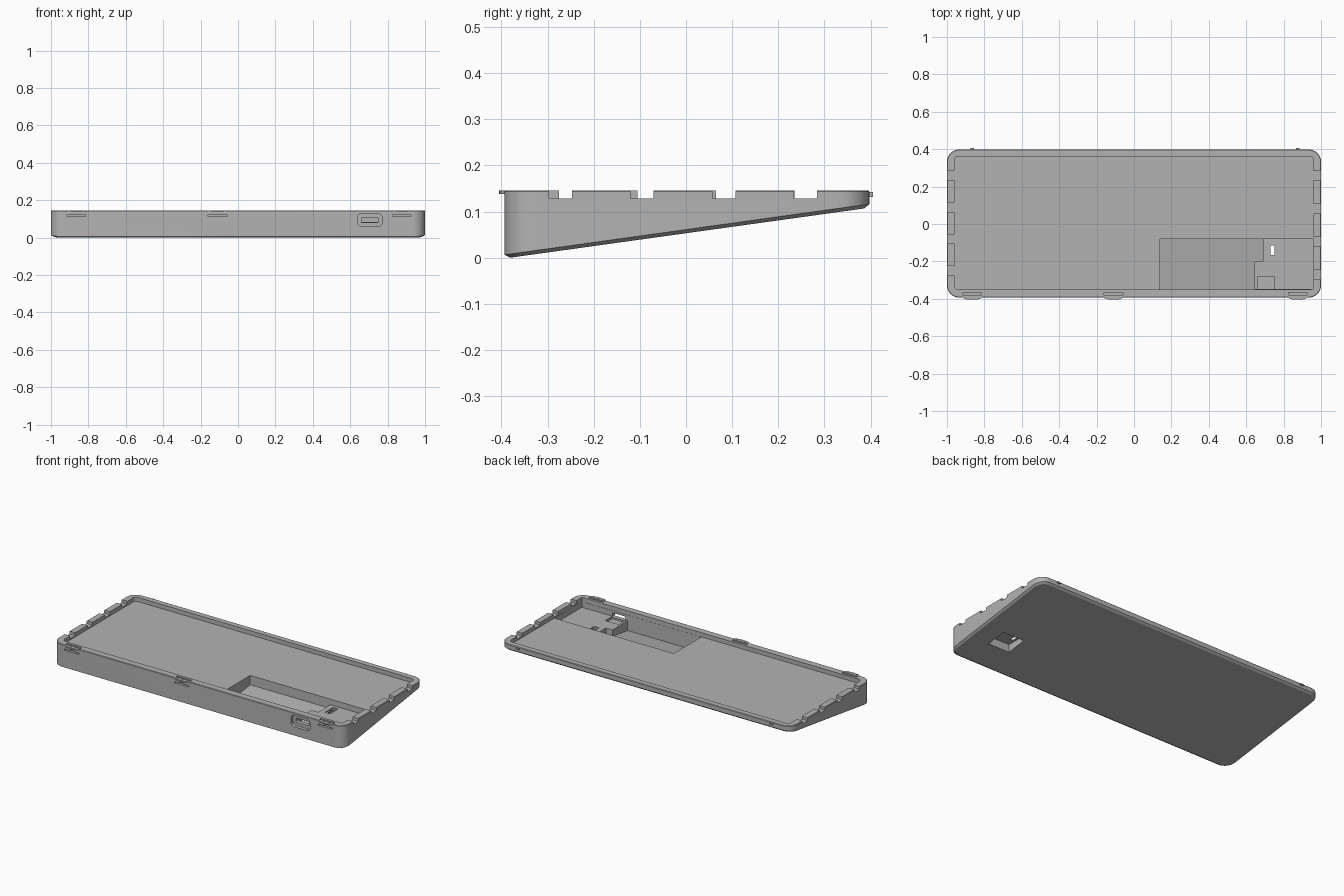
import bpy, bmesh, math

cube = bpy.data.objects.get("Cube")
if cube:
    bpy.data.objects.remove(cube, do_unlink=True)

grey = bpy.data.materials.new("plain grey")
grey.use_nodes = True
colour = (0.45, 0.45, 0.45, 1)
grey.diffuse_color = colour
grey.node_tree.nodes["Principled BSDF"].inputs["Base Color"].default_value = colour

TOP, FLOOR = 0.146, 0.12
FRONT, BACK = -0.393, 0.398


def slope(y):
    """Height of the tilted underside."""
    return 0.139 * (y + 0.381)


def rounded(u0, u1, v0, v1, r, steps=8):
    """Counter-clockwise rounded rectangle."""
    pts = []
    corners = [(u1 - r, v1 - r), (u0 + r, v1 - r), (u0 + r, v0 + r), (u1 - r, v0 + r)]
    for q, (cu, cv) in enumerate(corners):
        for i in range(steps + 1):
            a = math.pi / 2 * (q + i / steps)
            pts.append((cu + r * math.cos(a), cv + r * math.sin(a)))
    return pts


def rect(u0, u1, v0, v1):
    return [(u0, v0), (u1, v0), (u1, v1), (u0, v1)]


def loft(name, rings):
    """Closed solid through a stack of equal rings."""
    bm = bmesh.new()
    loops = [[bm.verts.new(p) for p in ring] for ring in rings]
    n = len(loops[0])
    for a, b in zip(loops, loops[1:]):
        for i in range(n):
            j = (i + 1) % n
            bm.faces.new((a[i], a[j], b[j], b[i]))
    bm.faces.new(loops[0][::-1])
    bm.faces.new(loops[-1])
    bmesh.ops.recalc_face_normals(bm, faces=bm.faces)
    mesh = bpy.data.meshes.new(name)
    bm.to_mesh(mesh)
    bm.free()
    mesh.materials.append(grey)
    obj = bpy.data.objects.new(name, mesh)
    bpy.context.collection.objects.link(obj)
    return obj


def prism(name, outline, low, high):
    """Upright solid; low may be a height or a function of y."""
    base = low if callable(low) else lambda y: low
    return loft(name, [[(x, y, base(y)) for x, y in outline],
                       [(x, y, high) for x, y in outline]])


def front_prism(name, outline, y0, y1):
    return loft(name, [[(x, y, z) for x, z in outline] for y in (y0, y1)])


def cut(target, cutter):
    cutter.hide_render = True
    bpy.context.view_layer.objects.active = target
    mod = target.modifiers.new("cut", "BOOLEAN")
    mod.operation, mod.solver, mod.object = "DIFFERENCE", "EXACT", cutter
    bpy.ops.object.modifier_apply(modifier=mod.name)
    bpy.data.objects.remove(cutter, do_unlink=True)


# Wedge body with a chamfered lower edge and a fine top chamfer
outer = rounded(-1, 1, FRONT, BACK, 0.065)
inset = rounded(-0.988, 0.988, FRONT + 0.012, BACK - 0.012, 0.053)
lip = rounded(-0.997, 0.997, FRONT + 0.003, BACK - 0.003, 0.062)
body = loft("wedge_case", [
    [(x, y, slope(y)) for x, y in inset],
    [(x, y, slope(y) + 0.008) for x, y in outer],
    [(x, y, TOP - 0.003) for x, y in outer],
    [(x, y, TOP) for x, y in lip]])

# Main tray
cut(body, prism("tray_cut", rounded(-0.96, 0.96, -0.35, 0.362, 0.02, 4), FLOOR, 0.3))

# Deep pocket, stepped around the raised platform on its left end
pocket = [(0.14, -0.349), (0.645, -0.349), (0.645, -0.2), (0.69, -0.2), (0.69, -0.08), (0.14, -0.08)]
cut(body, prism("pocket_cut", pocket, lambda y: slope(y) + 0.02, 0.2))
cut(body, prism("platform_cut", rect(0.6, 0.959, -0.3485, -0.0805), 0.085, 0.21))

# Port channel in the platform, port recess and port opening
cut(body, prism("channel_cut", rect(0.66, 0.75, -0.348, -0.28), 0.07, 0.22))
cut(body, front_prism("port_recess_cut", rounded(0.64, 0.77, 0.06, 0.13, 0.02, 5), -0.45, FRONT + 0.02))
cut(body, front_prism("port_cut", rounded(0.66, 0.75, 0.08, 0.107, 0.006, 4), -0.45, -0.33))

# Switch recess in the underside with its slot
cut(body, prism("switch_recess_cut", rect(0.72, 0.865, -0.21, -0.085), -0.1, 0.072))
cut(body, prism("slot_step_cut", rect(0.722, 0.757, -0.18, -0.1), 0.08, 0.2))
cut(body, prism("slot_cut", rect(0.73, 0.75, -0.165, -0.115), 0.03, 0.2))

# Notches in both side walls
for side, start, pitch in ((1, -0.297, 0.177), (-1, -0.275, 0.17)):
    for i in range(4):
        y = start + pitch * i
        x0, x1 = sorted((side * 0.94, side * 1.05))
        cut(body, prism("notch_cut", rect(x0, x1, y, y + 0.05), 0.128, 0.2))

# Front snap clips: relief slots in the wall and a half-round catch
for i, x in enumerate((-0.865, -0.11, 0.875)):
    cut(body, prism("clip_relief_cut", rect(x - 0.05, x + 0.05, -0.38, -0.366), 0.113, 0.2))
    cut(body, front_prism("clip_slot_cut", rect(x - 0.05, x + 0.05, 0.113, 0.121), -0.45, -0.372))
    cut(body, front_prism("clip_groove_cut", rect(x - 0.006, x + 0.006, 0.117, 0.138), -0.45, -0.386))
    arc = [(x + 0.052 * math.cos(a), -0.391 + 0.014 * math.sin(a))
           for a in (math.pi * (1 + k / 12) for k in range(13))]
    prism(f"front_catch_{i + 1}", arc, 0.138, TOP)

# Small nubs on the back wall
for i, x in enumerate((-0.865, 0.875)):
    prism(f"back_nub_{i + 1}", rect(x - 0.01, x + 0.01, 0.39, 0.405), 0.132, 0.142)

# Smooth the rounded corners, keep edges sharp
bpy.ops.object.select_all(action="DESELECT")
body.select_set(True)
bpy.context.view_layer.objects.active = body
bpy.ops.object.shade_smooth_by_angle(angle=math.radians(30))
